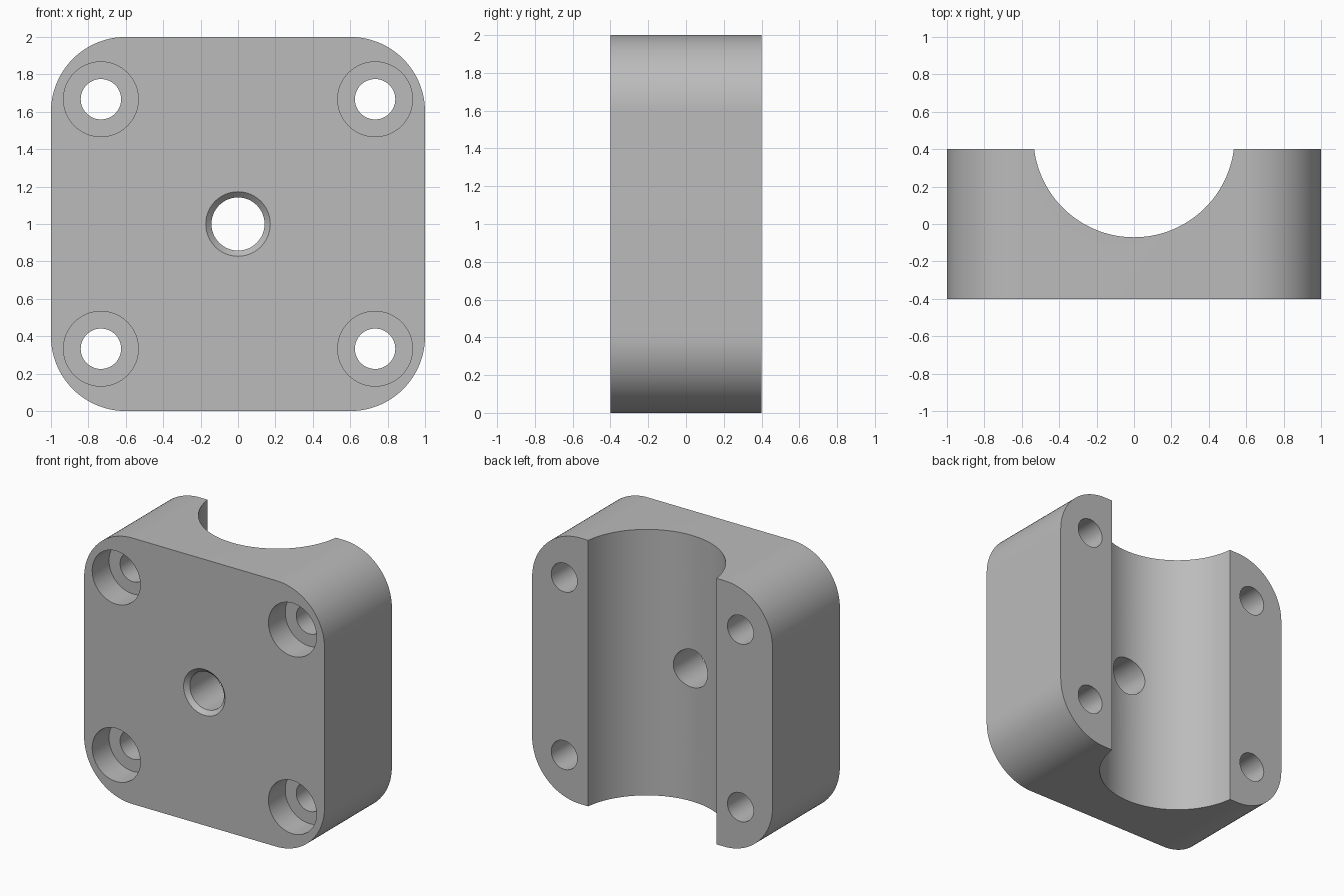
import bpy, bmesh, math
from mathutils import Matrix, Vector

cube = bpy.data.objects.get("Cube")
if cube:
    bpy.data.objects.remove(cube, do_unlink=True)

grey = bpy.data.materials.new("machined grey")
grey.use_nodes = True
colour = (0.5, 0.5, 0.5, 1)
grey.diffuse_color = colour
grey.node_tree.nodes["Principled BSDF"].inputs["Base Color"].default_value = colour

HALF_DEPTH = 0.4
MID = 1.0


def make_object(name, bm):
    bmesh.ops.recalc_face_normals(bm, faces=bm.faces)
    mesh = bpy.data.meshes.new(name)
    bm.to_mesh(mesh)
    bm.free()
    mesh.materials.append(grey)
    obj = bpy.data.objects.new(name, mesh)
    bpy.context.collection.objects.link(obj)
    return obj


def rounded_block(name, half, radius, steps=24):
    """Rounded square outline in XZ, extruded along Y."""
    bm = bmesh.new()
    verts = []
    for quarter in range(4):
        mid_angle = math.radians(45 + 90 * quarter)
        cx = math.copysign(half - radius, math.cos(mid_angle))
        cz = math.copysign(half - radius, math.sin(mid_angle))
        for i in range(steps + 1):
            a = math.radians(90 * (quarter + i / steps))
            verts.append(bm.verts.new((cx + radius * math.cos(a), -HALF_DEPTH,
                                       MID + cz + radius * math.sin(a))))
    face = bm.faces.new(verts)
    ext = bmesh.ops.extrude_face_region(bm, geom=[face])
    moved = [v for v in ext["geom"] if isinstance(v, bmesh.types.BMVert)]
    bmesh.ops.translate(bm, verts=moved, vec=(0, 2 * HALF_DEPTH, 0))
    return make_object(name, bm)


def bore(name, start, end, r1, r2, segments=64):
    """Cylinder or cone between two points."""
    start, end = Vector(start), Vector(end)
    axis = end - start
    turn = axis.to_track_quat('Z', 'Y').to_matrix().to_4x4()
    bm = bmesh.new()
    bmesh.ops.create_cone(bm, cap_ends=True, segments=segments, radius1=r1, radius2=r2,
                          depth=axis.length,
                          matrix=Matrix.Translation((start + end) / 2) @ turn)
    obj = make_object(name, bm)
    obj.hide_render = True
    return obj


block = rounded_block("clamp_block", 1.0, 0.4)

# Half-round channel for the shaft
cutters = [bore("shaft_channel_cutter", (0, 0.467, -0.1), (0, 0.467, 2.1), 0.538, 0.538, 128)]

# Counterbored bolt holes at the corners
for x in (-0.733, 0.733):
    for z in (MID - 0.667, MID + 0.667):
        cutters.append(bore("bolt_hole_cutter", (x, -0.6, z), (x, 0.6, z), 0.108, 0.108))
        cutters.append(bore("counterbore_cutter", (x, -0.6, z), (x, -0.2, z), 0.2, 0.2))

# Central hole with a chamfered mouth
cutters.append(bore("centre_hole_cutter", (0, -0.6, MID), (0, 0.2, MID), 0.142, 0.142))
cutters.append(bore("centre_chamfer_cutter", (0, -0.43, MID), (0, -0.37, MID), 0.203, 0.142))

bpy.ops.object.select_all(action='DESELECT')
bpy.context.view_layer.objects.active = block
block.select_set(True)
for cutter in cutters:
    mod = block.modifiers.new(cutter.name, 'BOOLEAN')
    mod.operation = 'DIFFERENCE'
    mod.solver = 'EXACT'
    mod.object = cutter
    bpy.ops.object.modifier_apply(modifier=mod.name)
    bpy.data.objects.remove(cutter, do_unlink=True)

bpy.ops.object.shade_smooth_by_angle(angle=math.radians(25))
